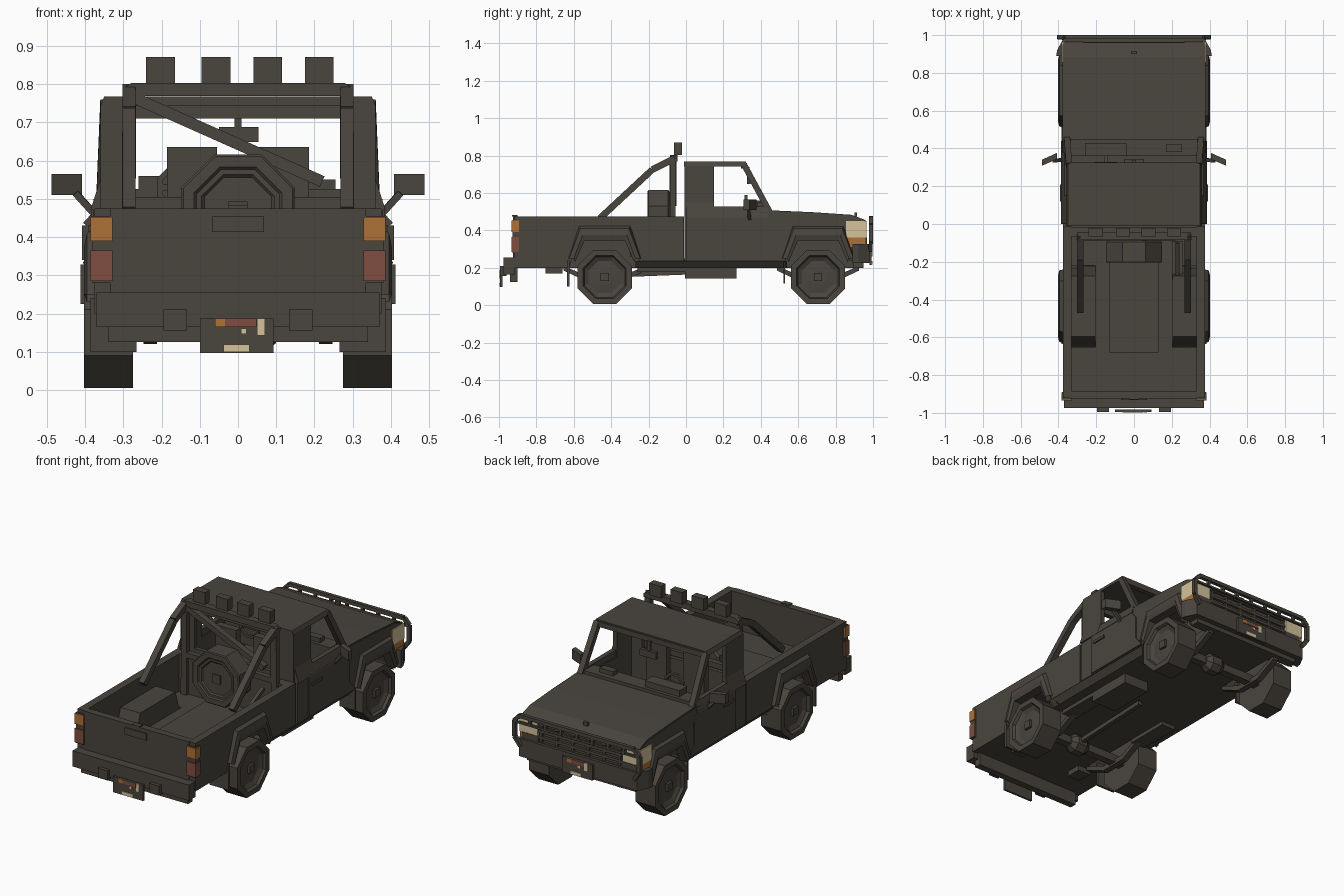
import bpy, bmesh, math
from mathutils import Vector


def material(name, rgb):
    m = bpy.data.materials.new(name)
    m.diffuse_color = (*rgb, 1)
    return m


BODY = material("charcoal", (0.067, 0.058, 0.047))
ORANGE = material("amber", (0.43, 0.16, 0.038))
RED = material("dull_red", (0.215, 0.075, 0.05))
CREAM = material("cream", (0.66, 0.55, 0.33))


def part(name, shapes, mat=BODY, sym=False):
    """Join (verts, faces) shapes into one object, optionally mirrored in x."""
    bm = bmesh.new()
    for verts, faces in shapes:
        for s in ((1, -1) if sym else (1,)):
            vs = [bm.verts.new((v[0] * s, v[1], v[2])) for v in verts]
            for f in faces:
                bm.faces.new([vs[i] for i in f])
    bmesh.ops.recalc_face_normals(bm, faces=bm.faces)
    me = bpy.data.meshes.new(name)
    bm.to_mesh(me)
    bm.free()
    me.materials.append(mat)
    ob = bpy.data.objects.new(name, me)
    bpy.context.collection.objects.link(ob)
    return ob


def prism(pts, a, b, axis="x"):
    """Extrude a (y,z) outline along x, or an (x,z) outline along y."""
    n = len(pts)
    put = (lambda p, t: (t, p[0], p[1])) if axis == "x" else (lambda p, t: (p[0], t, p[1]))
    verts = [put(p, t) for t in (a, b) for p in pts]
    faces = [list(range(n)), list(range(2 * n - 1, n - 1, -1))]
    faces += [[i, (i + 1) % n, n + (i + 1) % n, n + i] for i in range(n)]
    return verts, faces


def box(x0, x1, y0, y1, z0, z1):
    return prism([(y0, z0), (y1, z0), (y1, z1), (y0, z1)], x0, x1)


def bar(p, q, w, h=None):
    """Square bar between two points."""
    p, q = Vector(p), Vector(q)
    d = (q - p).normalized()
    up = Vector((1, 0, 0)) if abs(d.x) < 0.9 else Vector((0, 0, 1))
    u = d.cross(up).normalized()
    v = d.cross(u)
    u, v = u * w / 2, v * (h or w) / 2
    verts = [e + s for e in (p, q) for s in (u + v, u - v, -u - v, -u + v)]
    return verts, [[0, 1, 2, 3], [7, 6, 5, 4]] + [[i, (i + 1) % 4, 4 + (i + 1) % 4, 4 + i] for i in range(4)]


def path(pts, w):
    return [bar(a, b, w) for a, b in zip(pts, pts[1:])]


def lathe(prof, c, axis="x", n=8, closed=False):
    """Revolve (flat radius, offset) points about an axis through c."""
    verts, k = [], math.cos(math.pi / n)
    for r, o in prof:
        for i in range(n):
            a = (i + 0.5) * 2 * math.pi / n
            s, t = r / k * math.cos(a), r / k * math.sin(a)
            d = (o, s, t) if axis == "x" else (s, o, t)
            verts.append([c[j] + d[j] for j in range(3)])
    m = len(prof)
    faces = [[j * n + i, j * n + (i + 1) % n, (j + 1) % m * n + (i + 1) % n, (j + 1) % m * n + i]
             for j in range(m if closed else m - 1) for i in range(n)]
    if not closed:
        faces += [list(range(n)), [(m - 1) * n + i for i in range(n)]]
    return verts, faces


def loft(rows, extra=()):
    n = len(rows[0])
    faces = [[j * n + i, j * n + i + 1, (j + 1) * n + i + 1, (j + 1) * n + i]
             for j in range(len(rows) - 1) for i in range(n - 1)]
    return [p for r in rows for p in r], faces + list(extra)


# Wheels, arches and wheel houses
TYRE = [(0.09, 0.275), (0.145, 0.275), (0.145, 0.402), (0.115, 0.402), (0.108, 0.387), (0.085, 0.375), (0.04, 0.38)]


def arch(x, yc, bot, top, wb, wt):
    return [(x, yc - wb, bot), (x, yc - wt, top), (x, yc + wt, top), (x, yc + wb, bot)]


for tag, yc, grow in (("rear", -0.435, .02), ("front", 0.706, 0)):
    part(tag + "_wheels", [lathe(TYRE, (0, yc, 0.15)), box(0.37, 0.395, yc - .022, yc + .022, .128, .172)], sym=True)
    part(tag + "_flares", [loft([arch(.37, yc, .25, .425, .195, .138), arch(.395, yc, .25, .41, .19, .13),
                                 arch(.402, yc, .25, .375, .165, .118), arch(.395, yc, .23, .345, .158, .108),
                                 arch(.34, yc, .23, .345, .158, .108)])], sym=True)
    wb, wt = .195 + grow, .14 + grow
    part(tag + "_wheel_houses", [loft([arch(.205, yc, .2, .37, wb, wt), arch(.36, yc, .2, .37, wb, wt)],
                                      [[0, 1, 2, 3]])], sym=True)
    part(tag + "_axle", [bar((-.3, yc, .153), (.3, yc, .153), .045),
                         lathe([(.03, -.06), (.052, -.03), (.052, .03), (.03, .06)], (.04, yc, .153))])
    part(tag + "_leaf_springs", [prism([(yc - .22, .21), (yc - .08, .15), (yc + .08, .15), (yc + .22, .21), (yc + .22, .185),
                                        (yc + .08, .12), (yc - .08, .12), (yc - .22, .185)][::-1], .212, .247)], sym=True)

# Load bed
part("bed_sides", [prism([(-.92, .2), (-.92, .475), (-.012, .475), (-.012, .235), (-.25, .235), (-.3, .36),
                          (-.57, .36), (-.625, .2)], .33, .375)], sym=True)
part("bed_floor", [box(-.205, .205, -.92, -.01, .2, .26), box(-.345, .345, -.92, -.65, .2, .26),
                   box(-.345, .345, -.22, -.01, .2, .26), box(-.13, .13, -.68, -.065, .255, .275)])
part("bed_front_wall", [box(-.34, .34, -.065, -.015, .25, .475)])
part("tailgate", [box(-.335, .335, -.925, -.885, .25, .475)])
part("tailgate_handle", [box(-.068, .068, -.932, -.92, .413, .453), box(-.025, .025, -.93, -.9, .474, .482)])
part("bed_box", [box(.2, .26, -.3, -.09, .26, .34), bar((.23, -.28, .35), (.23, -.1, .44), .02)])

# Tail lamps
part("tail_lamp_housing", [box(.328, .381, -.928, -.89, .28, .455)], sym=True)
part("tail_amber_lamps", [box(.328, .385, -.934, -.892, .39, .452)], ORANGE, True)
part("tail_red_lamps", [box(.328, .385, -.934, -.892, .285, .365)], RED, True)

# Rear bumper and flaps
part("rear_bumper", [box(-.37, .37, -.975, -.915, .165, .255), box(-.34, .34, -.94, -.9, .125, .2)])
part("bumper_brackets", [box(.133, .195, -.995, -.96, .155, .21)], sym=True)
part("mud_flaps", [box(.265, .385, -.635, -.622, .1, .24), box(.28, .38, .52, .53, .115, .23)], sym=True)


# Registration plates with coloured patches
def plate(tag, y, d, z):
    def patch(a, b, lo, hi):
        return box(a * -d, b * -d, min(y, y + d * .004), max(y, y + d * .004), z + lo, z + hi)
    part(tag + "_plate", [box(-.1, .093, min(y, y - d * .012), max(y, y - d * .012), z, z + .09)])
    part(tag + "_plate_amber", [patch(-.06, -.034, .068, .09)], ORANGE)
    part(tag + "_plate_red", [patch(-.034, .048, .068, .09)], RED)
    part(tag + "_plate_cream", [patch(.05, .07, .046, .09), patch(-.038, .03, .003, .022),
                                patch(.008, .022, .05, .064)], CREAM)


plate("rear", -.994, -1, .097)
plate("front", .992, 1, .215)

# Lower cab and front wings
part("cab_sides", [prism([(0, .235), (0, .478), (.45, .5), (.68, .492), (.88, .477), (.955, .455), (.955, .24), (.875, .24),
                          (.835, .36), (.575, .36), (.53, .235)], .335, .378)], sym=True)
part("doors", [prism([(.095, .24), (.095, .478), (.43, .478), (.47, .43), (.47, .3), (.52, .24)], .37, .384)], sym=True)
part("door_handles", [box(.38, .392, .12, .21, .415, .43)], sym=True)
part("sills", [prism([(.375, .237), (.345, .2), (.28, .2), (.28, .237)], -.27, .54, "y")], sym=True)
part("cab_floor", [box(-.345, .345, -.01, .51, .2, .25), box(-.21, .21, .48, .95, .2, .25),
                   box(-.345, .345, .895, .95, .2, .26)])
part("bonnet", [prism([(.43, .46), (.45, .507), (.68, .497), (.885, .483), (.96, .455), (.95, .42)], -.374, .374)])
part("bonnet_catch", [box(-.015, .015, .9, .915, .475, .495)])

# Upper cab
part("cab_shoulders", [prism([(.386, .47), (.36, .55), (.335, .55), (.335, .47)], 0, .15, "y"),
                       prism([(.386, .47), (.367, .527), (.34, .527), (.34, .47)], .15, .44, "y")], sym=True)
part("rear_quarters", [box(.335, .36, 0, .15, .54, .745)], sym=True)
part("roof", [prism([(-.36, .742), (-.35, .767), (.35, .767), (.36, .742)], -.01, .32, "y"),
              box(-.3, .3, -.005, .02, .71, .745)])
part("windscreen_pillars", [bar((.344, .31, .752), (.355, .452, .49), .032, .032)], sym=True)
part("windscreen_header", [box(-.34, .34, .295, .325, .73, .76)])
part("cab_rear_wall", [box(-.36, .36, -.008, .015, .235, .5)])
part("rear_window_posts", [box(.27, .36, -.008, .015, .49, .745)], sym=True)

# Cab interior
part("seats", [box(.055, .185, .06, .1, .3, .635), box(.05, .2, .08, .25, .25, .34)], sym=True)
part("dashboard", [box(-.335, .335, .36, .45, .4, .525), box(-.26, -.04, .36, .43, .52, .56),
                   box(.17, .255, .38, .42, .52, .55)])
part("steering_wheel", [lathe([(.06, -.008), (.06, .008), (.046, .008), (.046, -.008)], (-.15, .32, .53), "y", closed=True),
                        bar((-.205, .32, .53), (-.095, .32, .53), .016), bar((-.15, .32, .53), (-.15, .4, .5), .02)])
part("interior_mirror", [box(-.05, .053, .325, .345, .648, .687), box(-.009, .009, .325, .34, .68, .74)])

# Door mirrors
part("mirror_arms", [bar((.375, .34, .46), (.425, .335, .515), .018)], sym=True)
part("door_mirrors", [([(x, y + (.488 - x) * .45, z) for x in (.408, .488) for y in (.308, .34) for z in (.51, .565)],
                       [[0, 1, 3, 2], [4, 6, 7, 5], [0, 4, 5, 1], [2, 3, 7, 6], [0, 2, 6, 4], [1, 5, 7, 3]])], sym=True)

# Roll bar, roof lamps and spare wheel
part("roll_bar_uprights", [bar((.287, -.07, .26), (.284, -.07, .785), .03, .036)], sym=True)
part("roll_bar_braces", path([(.285, -.46, .465), (.285, -.18, .725), (.285, -.06, .785)], .035), sym=True)
part("roll_bar_top", [prism([(-.302, .768), (-.302, .788), (-.28, .802), (.28, .802), (.302, .788), (.302, .768)], -.085, -.045, "y")])
part("roll_bar_diagonal", [bar((-.285, -.07, .77), (.22, -.07, .545), .036, .03), bar((-.285, -.07, .49), (.285, -.07, .49), .03)])
part("roof_lamps", [box(x, x + .075, -.065, -.022, .802, .87) for x in (-.24, -.095, .04, .175)])
part("spare_wheel", [lathe([(.135, .06), (.148, .05), (.148, -.055), (.143, -.06), (.115, -.06), (.108, -.053), (.095, -.053),
                            (.088, -.046), (.04, -.046)], (0, -.145, .468), "y"), box(-.025, .025, -.2, -.18, .443, .493)])

# Front face
part("front_panel", [box(-.37, .37, .92, .95, .24, .45)])
part("grille_slats", [box(-.265, .265, .94, .964, z, z + .016) for z in (.315, .35, .385, .425)] +
     [box(x - .008, x + .008, .94, .962, .315, .435) for x in (-.25, -.15, -.05, .05, .15, .25)])
part("headlamps", [box(.27, .383, .855, .964, .362, .45)], CREAM, True)
part("front_indicators", [prism([(.875, .312), (.962, .312), (.962, .362), (.86, .362)], .3, .383)], ORANGE, True)
part("indicator_trim", [box(.265, .365, .94, .967, .3, .362)], sym=True)
part("front_bumper", [([(x * s, y, z) for z in (.225, .328) for s, x, y in
                        ((1, .412, .89), (1, .407, .92), (1, .375, .98), (-1, .375, .98), (-1, .407, .92), (-1, .412, .89))],
                       [list(range(6)), list(range(11, 5, -1))] + [[i, (i + 1) % 6, 6 + (i + 1) % 6, 6 + i] for i in range(6)])])

# Bull bar
part("bull_bar_loops", path([(0, .989, .465), (.365, .989, .465), (.397, .989, .43), (.397, .989, .34), (.36, .985, .29)], .021), sym=True)
part("bull_bar_rail", [bar((-.395, .989, .425), (.395, .989, .425), .012)] +
     [bar((x, .989, .42), (x, .989, .468), .016) for x in (-.3, -.2, -.1, 0, .1, .2, .3)])

# Underside
part("fuel_tank", [box(.13, .29, -.005, .27, .142, .21)])
part("frame_outriggers", [box(.2, .29, -.26, 0, .178, .205)], sym=True)
part("drive_shaft", [bar((.04, -.4, .16), (.04, .1, .18), .025)])
part("rear_hangers", [box(.16, .24, -.75, -.66, .17, .21)], sym=True)
